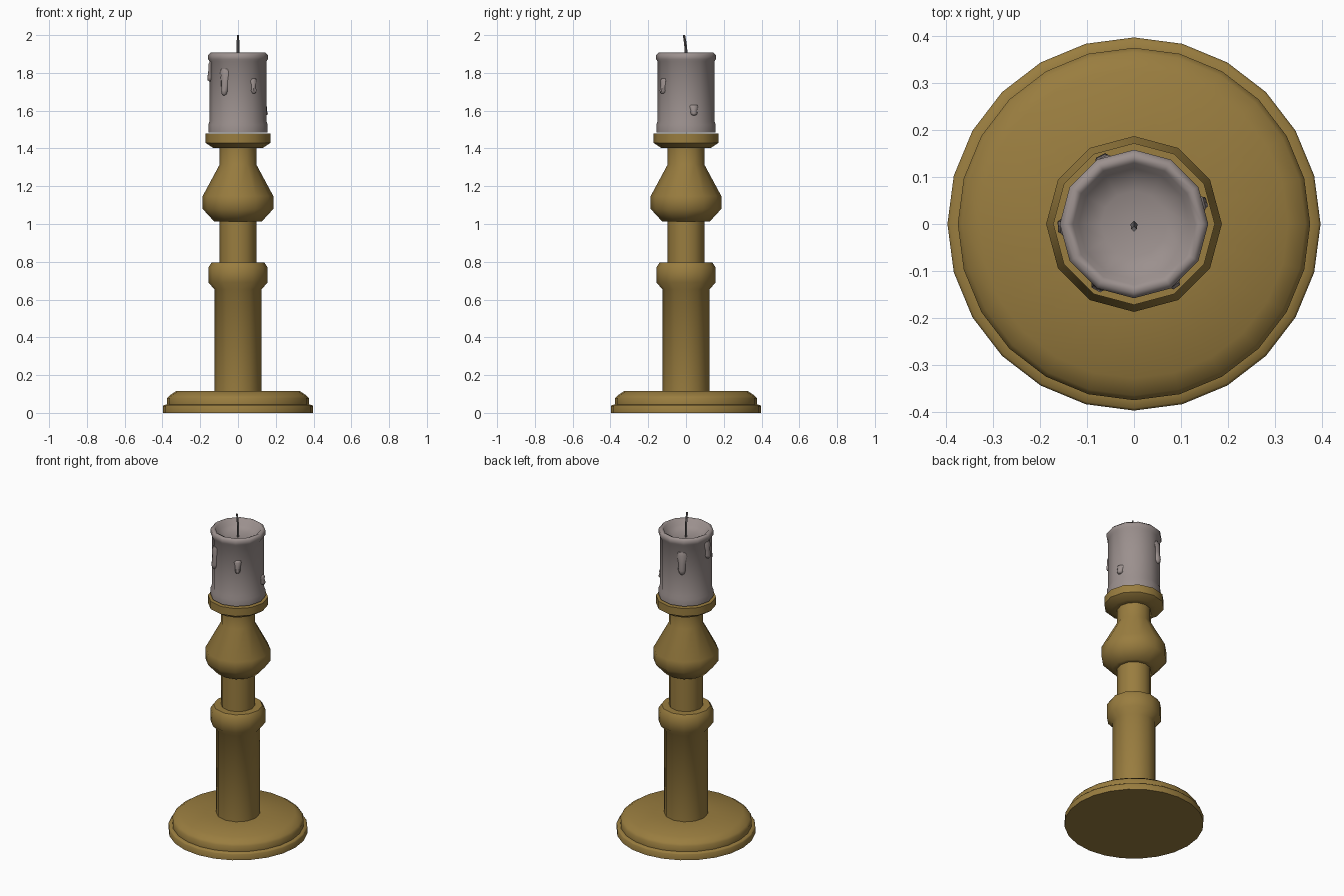
import bpy, bmesh, math
from mathutils import Vector

if "Cube" in bpy.data.objects:
    bpy.data.objects.remove(bpy.data.objects["Cube"])


def material(name, rgb):
    m = bpy.data.materials.new(name)
    m.diffuse_color = (*rgb, 1)
    m.use_nodes = True
    m.node_tree.nodes["Principled BSDF"].inputs["Base Color"].default_value = m.diffuse_color
    return m


brass = material("brass", (0.32, 0.205, 0.05))
wax = material("wax", (0.33, 0.28, 0.27))
dark = material("wick_grey", (0.13, 0.12, 0.12))


def loft(name, rings, mat, angle=40):
    """Skin a list of equal-length point rings and cap both ends."""
    bm = bmesh.new()
    rows = [[bm.verts.new(p) for p in ring] for ring in rings]
    n = len(rows[0])
    for a, b in zip(rows, rows[1:]):
        for i in range(n):
            j = (i + 1) % n
            bm.faces.new((a[i], a[j], b[j], b[i]))
    bm.faces.new(rows[0][::-1])
    bm.faces.new(rows[-1])
    bmesh.ops.recalc_face_normals(bm, faces=bm.faces)
    me = bpy.data.meshes.new(name)
    bm.to_mesh(me)
    bm.free()
    me.materials.append(mat)
    ob = bpy.data.objects.new(name, me)
    bpy.context.collection.objects.link(ob)
    bpy.ops.object.select_all(action='DESELECT')
    ob.select_set(True)
    bpy.context.view_layer.objects.active = ob
    bpy.ops.object.shade_smooth_by_angle(angle=math.radians(angle))
    return ob


def circle(r, z, n, y=0.0):
    return [(r * math.cos(2 * math.pi * i / n), y + r * math.sin(2 * math.pi * i / n), z)
            for i in range(n)]


def turned(name, profile, n, mat, angle=50):
    return loft(name, [circle(r, z, n) for r, z in profile], mat, angle)


# Round foot
turned("base", [(.397, 0), (.397, .036), (.392, .042), (.375, .044), (.375, .078),
                (.365, .09), (.328, .115), (.11, .115)], 24, brass)

# Turned stem with collar, bulb and cup
turned("stem", [(.125, .11), (.125, .655), (.157, .69), (.157, .77), (.14, .795), (.097, .795),
                (.097, 1.012), (.125, 1.012), (.187, 1.08), (.187, 1.148), (.097, 1.315),
                (.097, 1.402), (.13, 1.402), (.172, 1.43), (.172, 1.478)], 12, brass)

# Candle with swollen foot, rolled rim and melted hollow
turned("candle", [(.157, 1.485), (.157, 1.525), (.150, 1.545), (.150, 1.86), (.158, 1.872),
                  (.158, 1.895), (.145, 1.907), (.130, 1.900), (.118, 1.872), (.07, 1.855),
                  (.02, 1.85)], 12, wax, 75)

# Bent wick
loft("wick", [circle(r, z, 4, y) for r, z, y in
              [(.007, 1.84, 0), (.007, 1.92, 0), (.007, 1.96, -.004), (.006, 2.0, -.011)]], dark)


# Wax drips: flattened teardrops running down the wall
def drip(name, deg, top, bottom, width):
    a = math.radians(deg)
    out, side = Vector((math.cos(a), math.sin(a), 0)), Vector((-math.sin(a), math.cos(a), 0))
    rings = []
    for t, w, d in [(0, .8, .004), (.15, 1, .012), (.5, .75, .012), (.8, .8, .018),
                    (.94, .6, .016), (1, .25, .007)]:
        c = out * .144 + Vector((0, 0, top + (bottom - top) * t))
        rings.append([c + side * (w * width * math.cos(k * math.pi / 3))
                      + out * ((d + .003) * math.sin(k * math.pi / 3)) for k in range(6)])
    loft(name, rings, wax, 60)


for i, spec in enumerate([(240, 1.82, 1.68, .026), (304, 1.77, 1.69, .022),
                          (182, 1.86, 1.755, .028), (17, 1.63, 1.575, .024),
                          (116, 1.82, 1.68, .028)]):
    drip(f"wax_drip_{i + 1}", *spec)
